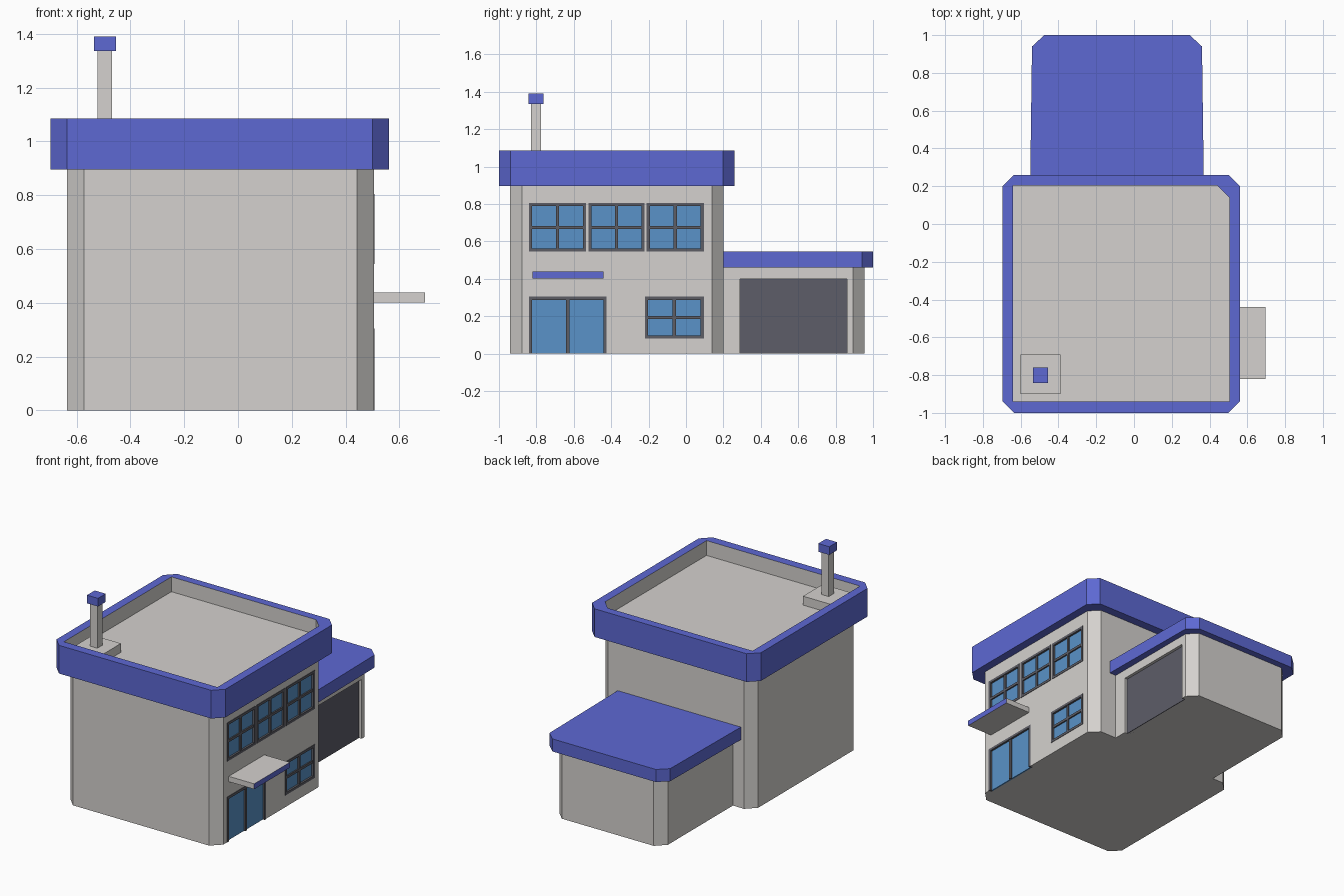
import bpy, bmesh

if "Cube" in bpy.data.objects:
    bpy.data.objects.remove(bpy.data.objects["Cube"])


def material(name, rgb):
    m = bpy.data.materials.new(name)
    m.diffuse_color = (*rgb, 1)
    m.use_nodes = True
    m.node_tree.nodes["Principled BSDF"].inputs["Base Color"].default_value = m.diffuse_color
    return m


BLUE = material("blue_trim", (0.11, 0.14, 0.65))
GLASS = material("glass", (0.10, 0.29, 0.58))
FRAME = material("frame_grey", (0.11, 0.11, 0.13))
DOOR = material("door_grey", (0.11, 0.11, 0.14))
WALL = material("wall_grey", (0.66, 0.64, 0.62))


def finish(name, bm, *mats):
    bmesh.ops.recalc_face_normals(bm, faces=bm.faces)
    me = bpy.data.meshes.new(name)
    bm.to_mesh(me)
    bm.free()
    for m in mats:
        me.materials.append(m)
    ob = bpy.data.objects.new(name, me)
    bpy.context.collection.objects.link(ob)
    return ob


def outline(x0, x1, y0, y1, cuts):
    """Rectangle with a chamfer at each corner (front left, then anticlockwise)."""
    a, b, c, d = cuts
    return [(x0, y0 + a), (x0 + a, y0), (x1 - b, y0), (x1, y0 + b),
            (x1, y1 - c), (x1 - c, y1), (x0 + d, y1), (x0, y1 - d)]


def ring(bm, pts, z):
    return [bm.verts.new((x, y, z)) for x, y in pts]


def bridge(bm, a, b):
    n = len(a)
    return [bm.faces.new((a[i], a[(i + 1) % n], b[(i + 1) % n], b[i])) for i in range(n)]


def prism(name, pts, z0, z1, *mats):
    bm = bmesh.new()
    lo, hi = ring(bm, pts, z0), ring(bm, pts, z1)
    bridge(bm, lo, hi)
    bm.faces.new(lo)
    bm.faces.new(hi)
    bmesh.ops.remove_doubles(bm, verts=bm.verts, dist=1e-5)
    return finish(name, bm, *mats)


def add_box(bm, x0, x1, y0, y1, z0, z1):
    pts = [(x0, y0), (x1, y0), (x1, y1), (x0, y1)]
    lo, hi = ring(bm, pts, z0), ring(bm, pts, z1)
    bridge(bm, lo, hi)
    bm.faces.new(lo)
    bm.faces.new(hi)


def boxes(name, specs, *mats):
    bm = bmesh.new()
    for s in specs:
        add_box(bm, *s)
    return finish(name, bm, *mats)


def cut(ob, specs):
    cutter = boxes(ob.name + "_cutter", specs)
    cutter.hide_render = True
    cutter.hide_viewport = True
    mod = ob.modifiers.new("openings", 'BOOLEAN')
    mod.operation = 'DIFFERENCE'
    mod.solver = 'EXACT'
    mod.object = cutter


WX, GX = 0.505, 0.32       # right-hand wall planes of house and garage
C = 0.062                  # corner chamfer
T = 0.017                  # frame width

# House and garage walls
house = prism("house_walls", outline(-0.635, WX, -0.94, 0.20, [C] * 4), 0, 0.93, WALL)
garage = prism("garage_walls", outline(-0.49, GX, 0.19, 0.955, [0, 0, C, C]), 0, 0.48, WALL)

# Main roof: blue band with a sunken grey deck
bm = bmesh.new()
outer = outline(-0.697, 0.562, -1.0, 0.26, [C] * 4)
inner = outline(-0.64, WX, -0.94, 0.205, [0, 0, 0.065, 0])
bottom, top = ring(bm, outer, 0.895), ring(bm, outer, 1.085)
rim, deck = ring(bm, inner, 1.085), ring(bm, inner, 0.985)
bridge(bm, bottom, top)
bridge(bm, top, rim)
bm.faces.new(bottom)
for f in bridge(bm, rim, deck) + [bm.faces.new(deck)]:
    f.material_index = 1
bmesh.ops.remove_doubles(bm, verts=bm.verts, dist=1e-5)
finish("main_roof", bm, BLUE, WALL)

# Garage roof, slightly tapered towards the back
prism("garage_roof", [(-0.55, 0.19), (0.37, 0.19), (0.36, 0.94), (0.295, 1.0),
                      (-0.475, 1.0), (-0.54, 0.94)], 0.46, 0.545, BLUE)

# Windows and entrance: (name, y0, y1, z0, z1, is_door)
openings = [("upper_window_1", -0.84, -0.535, 0.545, 0.805, False),
            ("upper_window_2", -0.522, -0.222, 0.545, 0.805, False),
            ("upper_window_3", -0.21, 0.095, 0.545, 0.805, False),
            ("lower_window", -0.22, 0.095, 0.08, 0.305, False),
            ("entrance_door", -0.84, -0.425, 0.0, 0.305, True)]
holes = []
for name, y0, y1, z0, z1, is_door in openings:
    holes.append((WX - 0.02, WX + 0.05, y0, y1, z0 - (0.05 if is_door else 0), z1))
    ym, zm = (y0 + y1) / 2, (z0 + z1) / 2
    xa, xb = WX - 0.02, WX + 0.003
    zb = z0 if is_door else z0 + T
    bars = [(xa, xb, y0, y0 + T, z0, z1), (xa, xb, y1 - T, y1, z0, z1),
            (xa, xb, y0 + T, y1 - T, z1 - T, z1),
            (xa, xb - 0.004, ym - T / 2, ym + T / 2, zb, z1 - T)]
    if not is_door:
        bars.append((xa, xb, y0 + T, y1 - T, z0, z0 + T))
        for ya, yb in ((y0 + T, ym - T / 2), (ym + T / 2, y1 - T)):
            bars.append((xa, xb - 0.004, ya, yb, zm - T / 2, zm + T / 2))
    boxes(name + "_frame", bars, FRAME)
    boxes(name + "_glass", [(WX - 0.025, WX - 0.01, y0 + 0.005, y1 - 0.005,
                             z0, z1 - 0.005)], GLASS)
cut(house, holes)

# Garage door, set into the wall
cut(garage, [(GX - 0.025, GX + 0.05, 0.29, 0.86, -0.05, 0.40)])
boxes("garage_door", [(GX - 0.04, GX - 0.02, 0.29, 0.86, 0, 0.40)], DOOR)

# Entrance canopy with a blue front edge
canopy = boxes("entrance_canopy", [(WX - 0.01, 0.695, -0.82, -0.44, 0.402, 0.438)], WALL, BLUE)
for p in canopy.data.polygons:
    p.material_index = int(p.normal.x > 0.9)

# Chimney
boxes("chimney_base", [(-0.60, -0.39, -0.90, -0.69, 0.98, 1.045)], WALL)
boxes("chimney_stack", [(-0.522, -0.468, -0.83, -0.775, 1.04, 1.34)], WALL)
boxes("chimney_cap", [(-0.536, -0.454, -0.843, -0.761, 1.335, 1.39)], BLUE)
